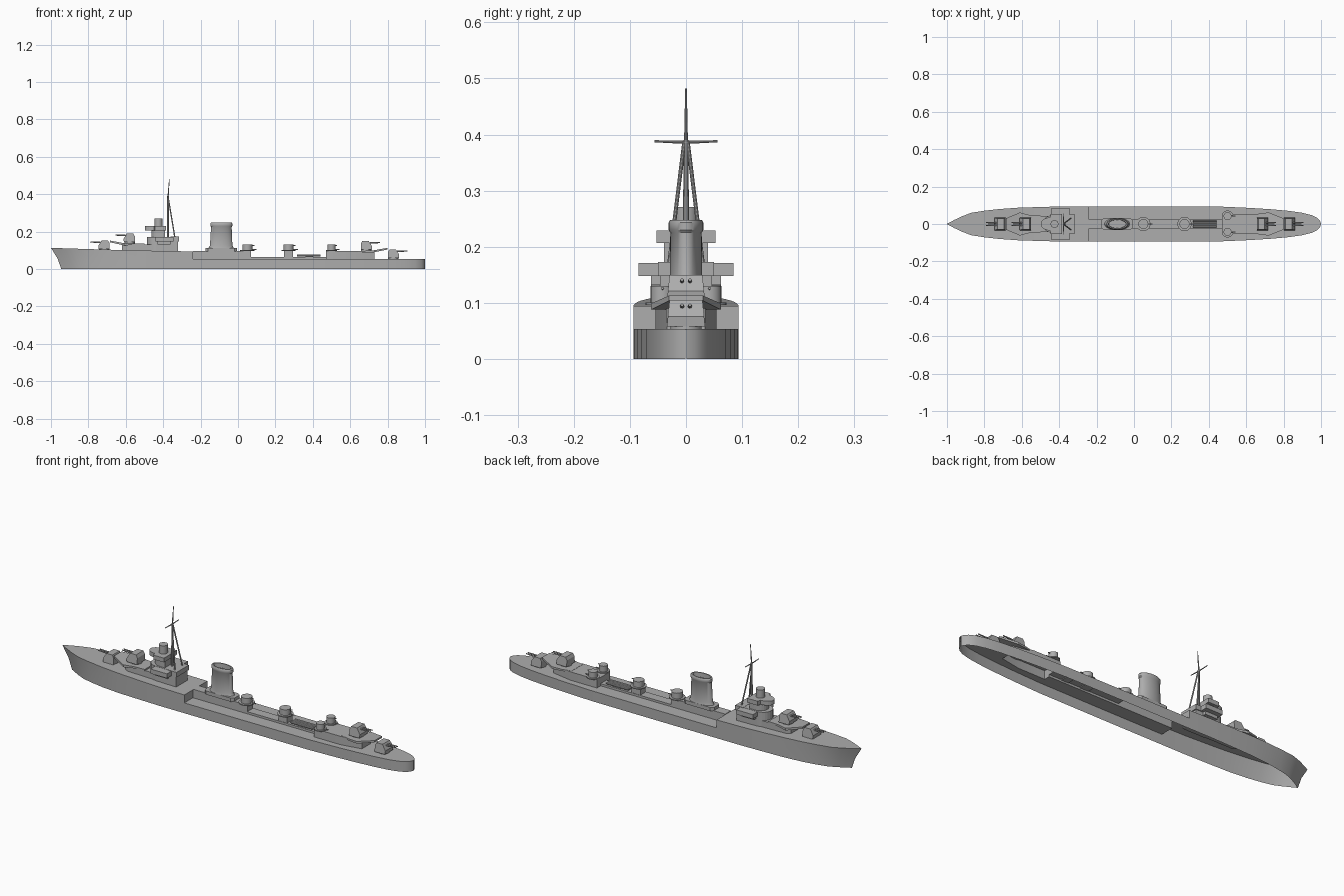
import bpy, bmesh, math
from mathutils import Vector

if "Cube" in bpy.data.objects:
    bpy.data.objects.remove(bpy.data.objects["Cube"])

grey = bpy.data.materials.new("naval_grey")
grey.diffuse_color = (0.42, 0.42, 0.42, 1)
grey.use_nodes = True
grey.node_tree.nodes["Principled BSDF"].inputs["Base Color"].default_value = grey.diffuse_color


def finish(name, bm, smooth=False):
    bmesh.ops.recalc_face_normals(bm, faces=bm.faces)
    me = bpy.data.meshes.new(name)
    bm.to_mesh(me)
    bm.free()
    me.materials.append(grey)
    ob = bpy.data.objects.new(name, me)
    bpy.context.collection.objects.link(ob)
    if smooth:
        bpy.ops.object.select_all(action='DESELECT')
        ob.select_set(True)
        bpy.context.view_layer.objects.active = ob
        bpy.ops.object.shade_smooth_by_angle(angle=math.radians(35))
    return ob


def loft(name, rings, smooth=False, cap0=True, cap1=True):
    """Skin closed rings of equal point count."""
    bm = bmesh.new()
    rs = [[bm.verts.new(p) for p in r] for r in rings]
    n = len(rs[0])
    for a, b in zip(rs, rs[1:]):
        for i in range(n):
            j = (i + 1) % n
            bm.faces.new((a[i], a[j], b[j], b[i]))
    if cap0:
        bm.faces.new(rs[0])
    if cap1:
        bm.faces.new(rs[-1])
    return finish(name, bm, smooth)


def prism(name, plan, z0, z1):
    """Extrude half plan (x, +y) mirrored across the centreline."""
    pts = plan + [(x, -y) for x, y in reversed(plan)]
    return loft(name, [[(x, y, z) for x, y in pts] for z in (z0, z1)])


def box(name, x0, x1, w, z0, z1, y=0):
    return loft(name, [[(x0, y - w, z), (x1, y - w, z), (x1, y + w, z), (x0, y + w, z)]
                       for z in (z0, z1)])


def rod(name, a, b, r0, r1=None, n=10):
    a, b = Vector(a), Vector(b)
    q = (b - a).to_track_quat('Z', 'Y')
    r1 = r0 if r1 is None else r1
    return loft(name, [[c + q @ Vector((r * math.cos(t), r * math.sin(t), 0))
                        for t in [2 * math.pi * i / n for i in range(n)]]
                       for c, r in ((a, r0), (b, r1))], True)


def disc(name, x, y, r, z0, z1, n=24):
    return rod(name, (x, y, z0), (x, y, z1), r, n=n)


# Hull shell, open below, with the midship and aft deckhouses raised from the deck
outline = [(-1, .001), (-.96, .022), (-.92, .041), (-.87, .06), (-.8, .071), (-.72, .08),
           (-.62, .087), (-.5, .091), (-.38, .094), (.4, .094), (.5, .092), (.62, .086),
           (.73, .079), (.83, .07), (.9, .06), (.95, .047), (.98, .032), (.995, .016), (1, .001)]


def half_width(x):
    for (x0, w0), (x1, w1) in zip(outline, outline[1:]):
        if x <= x1:
            return w0 + (w1 - w0) * (x - x0) / (x1 - x0)


stations = []                      # x, deck z, house half width, house top z
for x, w in outline:
    if x < -.24:
        d = .094 + .019 * ((-x - .24) / .76) ** 1.4
        stations.append((x, d, min(.024, w * .5), d))
stations += [(-.24, .094, .024, .094), (-.24, .053, .024, .097), (.07, .053, .024, .097),
             (.07, .053, .024, .064), (.47, .053, .024, .064), (.47, .053, .054, .096),
             (.62, .053, .054, .096), (.73, .053, .034, .096), (.73, .053, .02, .053)]
stations += [(x, .053, min(.02, w * .5), .053) for x, w in outline if x > .74]

bm = bmesh.new()
rows = []
for x, d, h, t in stations:
    w = half_width(x)
    f = max(0, (-x - .6) / .4) ** 2          # bow rake and flare
    half = [(x + .055 * f, w * (1 - .3 * f), 0), (x + .035 * f, w * (1 - .2 * f), d * .5),
            (x, w, d), (x, h, d), (x, h, t)]
    rows.append([bm.verts.new(p) for p in half] +
                [bm.verts.new((p[0], -p[1], p[2])) for p in reversed(half)])
for a, b in zip(rows, rows[1:]):
    for i in range(len(a) - 1):
        bm.faces.new((a[i], a[i + 1], b[i + 1], b[i]))
bmesh.ops.remove_doubles(bm, verts=bm.verts, dist=1e-5)
bmesh.ops.dissolve_degenerate(bm, edges=bm.edges, dist=1e-5)
finish("hull", bm, True)


# Twin gun turrets; s is the direction the barrels point along x
def turret(name, cx, z, s):
    prof = [(.03, 0), (.032, .018), (.014, .047), (-.02, .047), (-.028, .032), (-.028, 0)]
    rings = [[(cx + s * px, side * (.034 - .1 * pz), z + pz) for px, pz in prof]
             for side in (-1, 1)]
    loft(name, rings)
    disc(name + "_base", cx, 0, .028, z - .006, z)
    for y in (-.007, .007):
        rod(name + "_barrel", (cx + s * .02, y, z + .036), (cx + s * .075, y, z + .038),
            .004, .0028, 8)


turret("forward_lower_turret", -.715, .106, -1)
turret("forward_upper_turret", -.58, .143, -1)
turret("aft_upper_turret", .685, .103, 1)
turret("aft_lower_turret", .83, .058, 1)


# Tapered blast platforms under the raised turrets
def blast_platform(name, pts, s):
    # pts: x, half width, bottom z, top z
    loft(name, [[(x, -w, b), (x, w, b), (x, w, t), (x, -w, t)] for x, w, b, t in pts])


blast_platform("forward_blast_platform", [(-.5, .045, .128, .137), (-.56, .048, .128, .137),
               (-.61, .062, .126, .138), (-.685, .03, .143, .152)], -1)
blast_platform("aft_blast_platform", [(.62, .045, .09, .097), (.67, .056, .088, .097),
               (.72, .062, .088, .099), (.80, .03, .104, .113)], 1)
prism("forward_gun_house", [(-.62, .03), (-.6, .042), (-.46, .042)], .09, .13)

# Bridge
arc = [(-.45 - .05 * math.cos(a), .046 * math.sin(a))
       for a in [math.pi / 2 * i / 6 for i in range(1, 7)]]
prism("bridge_lower", [(x + .012, y) for x, y in arc] + [(-.32, .046)], .09, .172)
box("bridge_wing_support", -.43, -.36, .062, .132, .15)
box("bridge_wings", -.44, -.345, .085, .148, .171)
box("bridge_rear_deck", -.36, -.315, .05, .148, .173)
prism("bridge_tower", [(x + .035, y * .85) for x, y in arc] + [(-.39, .039)], .17, .21)
prism("bridge_top", [(x, y * .75) for x, y in arc] + [(-.445, .053), (-.385, .053)], .207, .229)
disc("gun_director", -.425, 0, .021, .229, .271)

# Tripod mast
rod("mast_pole", (-.375, 0, .17), (-.374, 0, .39), .0055, .0045)
rod("mast_top", (-.374, 0, .385), (-.367, 0, .482), .0035, .0015)
for s in (-1, 1):
    rod("mast_leg", (-.338, s * .03, .17), (-.374, s * .003, .388), .0035)
    rod("mast_yard", (-.376, 0, .386), (-.376, s * .056, .388), .003, .002)

# Funnel with a hollow capped top
N = 36
rings = []
for z, cx, a, b in [(.112, -.09, .068, .032), (.125, -.09, .06, .029), (.225, -.089, .055, .028),
                    (.23, -.089, .059, .031), (.243, -.089, .059, .031), (.248, -.089, .055, .028),
                    (.248, -.089, .048, .023), (.225, -.089, .046, .022)]:
    rings.append([(cx + a * math.cos(t), b * math.sin(t), z)
                  for t in [2 * math.pi * i / N for i in range(N)]])
loft("funnel", rings, True, cap0=False)
prism("funnel_base", [(-.175, .02), (-.16, .032), (-.02, .032), (-.005, .02)], .094, .113)

# Light gun tubs
for x, y, r in ((.05, 0, .038), (.27, 0, .038), (.5, .042, .03), (.5, -.042, .03)):
    disc("tub_platform", x, y, r, .096, .101)
    disc("tub", x, y, r * .7, .1, .13)
    rod("light_gun", (x, y, .104), (x + r + .012, y, .104), .003, n=8)
    rod("light_gun_barrel", (x, y, .124), (x + r, y, .126), .0025, n=8)
box("tub_pedestal", .245, .295, .022, .06, .097)

# Torpedo tubes
box("torpedo_mount", .36, .4, .022, .06, .068)
for i in range(4):
    y = -.0165 + .011 * i
    rod("torpedo_tube", (.315, y, .073), (.44, y, .073), .0058)
